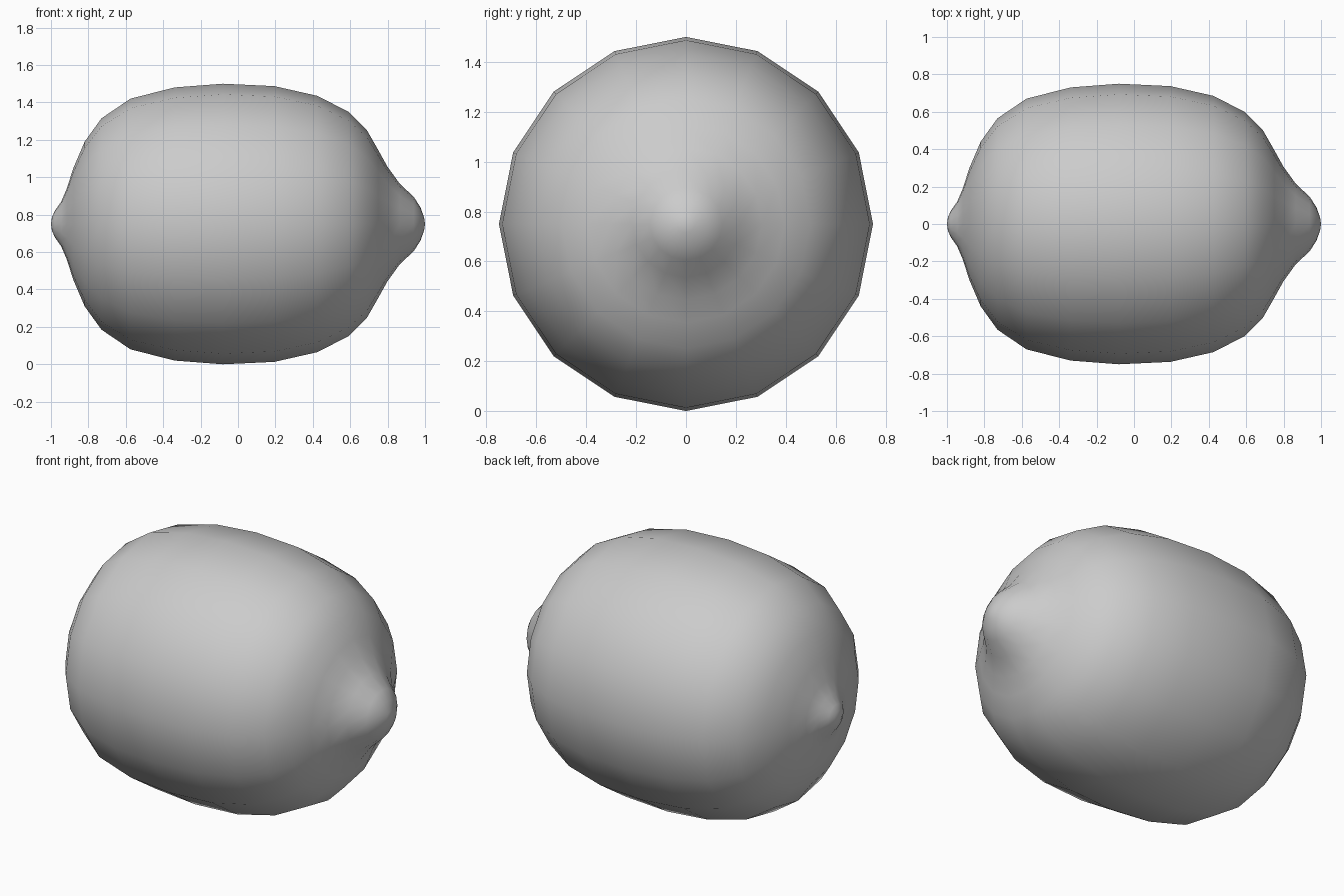
import bpy, bmesh, math

if "Cube" in bpy.data.objects:
    bpy.data.objects.remove(bpy.data.objects["Cube"])

# Lemon profile: (position along x, radius), stem nub to tip nub
profile = [(-0.995, 0.035), (-0.98, 0.07), (-0.945, 0.12), (-0.915, 0.19), (-0.88, 0.30),
           (-0.82, 0.44), (-0.73, 0.565), (-0.575, 0.67), (-0.34, 0.73),
           (-0.08, 0.75), (0.195, 0.737), (0.425, 0.685), (0.59, 0.60),
           (0.69, 0.50), (0.75, 0.395), (0.80, 0.305), (0.865, 0.215),
           (0.94, 0.145), (0.975, 0.09), (0.995, 0.035)]
SIDES, CENTRE_Z = 16, 0.75

bm = bmesh.new()
rings = []
for x, r in profile:
    angles = [2 * math.pi * i / SIDES for i in range(SIDES)]
    rings.append([bm.verts.new((x, r * math.sin(a), CENTRE_Z + r * math.cos(a)))
                  for a in angles])

# Skin between the rings
for a, b in zip(rings, rings[1:]):
    for i in range(SIDES):
        j = (i + 1) % SIDES
        bm.faces.new((a[i], a[j], b[j], b[i]))

# Rounded ends close to a point
for ring, x in ((rings[0], -1.0), (rings[-1], 1.0)):
    pole = bm.verts.new((x, 0, CENTRE_Z))
    for i in range(SIDES):
        bm.faces.new((ring[i], ring[(i + 1) % SIDES], pole))

bmesh.ops.recalc_face_normals(bm, faces=bm.faces)
for f in bm.faces:
    f.smooth = True
mesh = bpy.data.meshes.new("lemon")
bm.to_mesh(mesh)
bm.free()
lemon = bpy.data.objects.new("lemon", mesh)
bpy.context.collection.objects.link(lemon)
